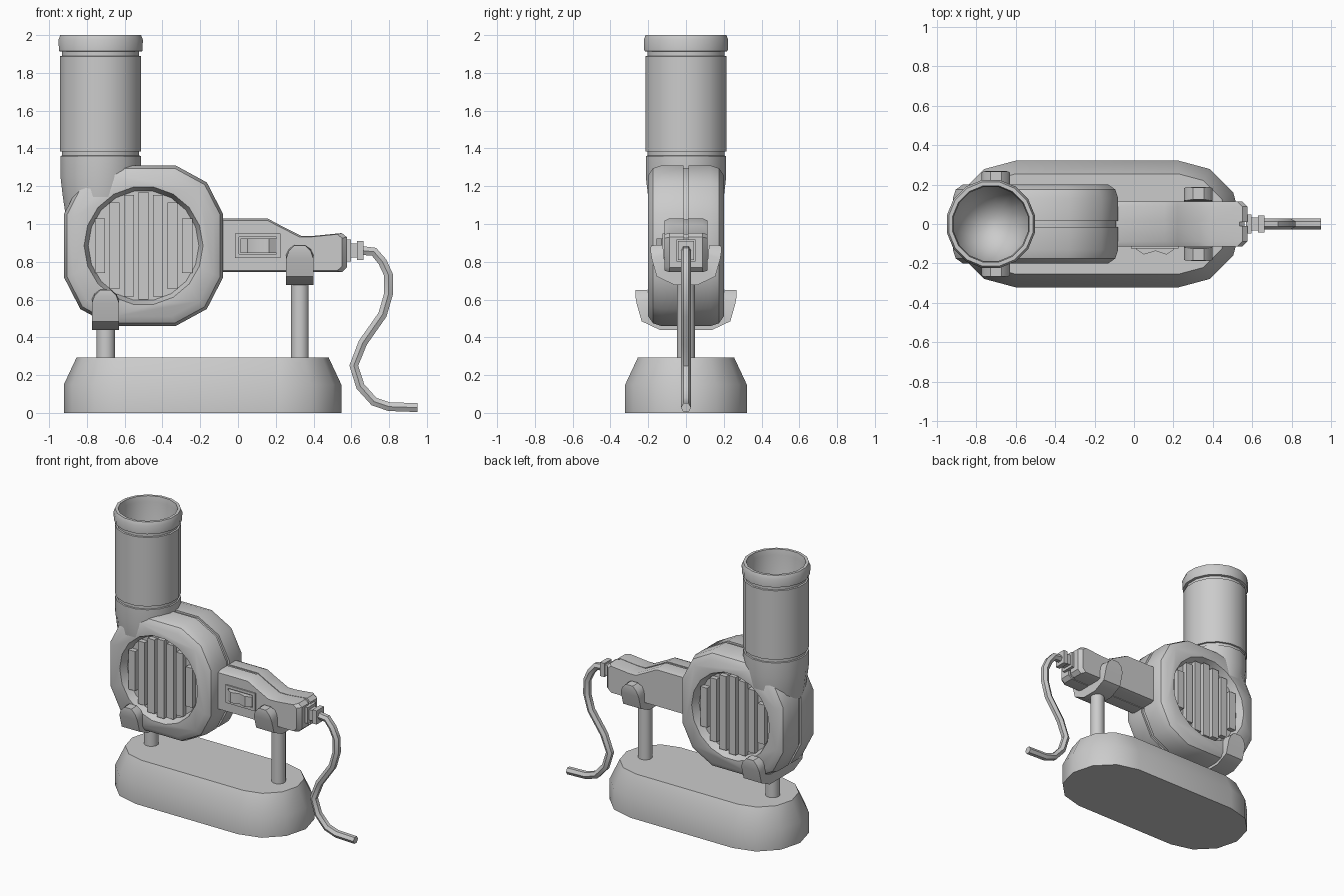
import bpy, bmesh
from math import cos, sin, pi, sqrt

if "Cube" in bpy.data.objects:
    bpy.data.objects.remove(bpy.data.objects["Cube"])

parts = []


def finish(name, bm):
    bmesh.ops.recalc_face_normals(bm, faces=bm.faces)
    me = bpy.data.meshes.new(name)
    bm.to_mesh(me)
    bm.free()
    ob = bpy.data.objects.new(name, me)
    bpy.context.collection.objects.link(ob)
    parts.append(ob)
    return ob


def loft(name, rings):
    """Skin a list of equal-length vertex rings and cap both ends."""
    bm = bmesh.new()
    vs = [[bm.verts.new(p) for p in r] for r in rings]
    n = len(vs[0])
    for a, b in zip(vs, vs[1:]):
        for i in range(n):
            j = (i + 1) % n
            bm.faces.new((a[i], a[j], b[j], b[i]))
    bm.faces.new(vs[0])
    bm.faces.new(vs[-1])
    return finish(name, bm)


def box(name, x0, x1, y0, y1, z0, z1):
    return loft(name, [[(x0, y0, z), (x1, y0, z), (x1, y1, z), (x0, y1, z)] for z in (z0, z1)])


def lathe(name, cx, profile, n=16):
    return loft(name, [[(cx + r * cos(2 * pi * (i + .5) / n), r * sin(2 * pi * (i + .5) / n), z)
                        for i in range(n)] for r, z in profile])


def side_loft(name, outline, centre, steps):
    """Loft an xz outline along y; steps are (y, scale)."""
    cx, cz = centre
    return loft(name, [[(cx + (x - cx) * s, y, cz + (z - cz) * s) for x, z in outline]
                       for y, s in steps])


def mirror_y(ob):
    m = ob.modifiers.new("mirror", 'MIRROR')
    m.use_axis = (False, True, False)
    m.use_mirror_merge = False


def cut(ob, cutter):
    m = ob.modifiers.new("cut", 'BOOLEAN')
    m.operation = 'DIFFERENCE'
    m.solver = 'EXACT'
    m.object = cutter


# base: tapered stadium block
def stadium(r, z):
    pts = []
    for c, a0 in ((.225, -pi / 2), (-.60, pi / 2)):
        pts += [(c + r * cos(a0 + pi * i / 6), r * sin(a0 + pi * i / 6), z) for i in range(7)]
    return pts


loft("base", [stadium(.322, 0), stadium(.322, .15), stadium(.255, .293)])

# support posts
lathe("rear_post", -.70, [(.05, .28), (.05, .48)], 12)
lathe("handle_post", .328, [(.048, .28), (.048, .71)], 12)


# U-shaped cradles: outer y/z, inner y/z, half width
def cradle(name, cx, dy, dz):
    half = [(.14, .44, .12, .51, .072), (.235, .485, .185, .53, .072), (.262, .58, .2, .6, .072),
            (.268, .62, .2, .63, .058), (.266, .65, .205, .652, .028)]
    path = [(-a, b, -c, d, w) for a, b, c, d, w in reversed(half)] + half

    def shift(y):
        return y - dy if y > 0 else y + dy
    loft(name, [[(cx - w, shift(a), b + dz), (cx + w, shift(a), b + dz),
                 (cx + w, shift(c), d + dz), (cx - w, shift(c), d + dz)] for a, b, c, d, w in path])


cradle("rear_cradle", -.702, 0, 0)
cradle("handle_cradle", .327, .08, .237)

# fan housing: two shells with a seam, and a core filling the seam
BX, BZ = -.5, .885
corner = [(.42, .17), (.335, .335), (.17, .425)]
outline = []
for sx, sz in ((1, 1), (-1, 1), (-1, -1), (1, -1)):
    q = [(BX + sx * x, BZ + sz * z) for x, z in corner]
    outline += q if sx * sz > 0 else q[::-1]
body = side_loft("fan_housing", outline, (BX, BZ),
                 [(-.014, 1), (-.13, 1), (-.175, .965), (-.2, .88)])
side_loft("housing_core", outline, (BX, BZ), [(-.03, .97), (.03, .97)])

# outlet tube, hollow from the top
tube = lathe("outlet_tube", -.727, [
    (.12, 1.0), (.19, 1.05), (.205, 1.15), (.217, 1.25), (.217, 1.36), (.208, 1.362), (.208, 1.383),
    (.219, 1.385), (.219, 1.888), (.208, 1.89), (.208, 1.912), (.225, 1.915), (.228, 1.975),
    (.218, 2.0), (.198, 2.0), (.192, 1.96), (.192, 1.5), (.11, 1.37), (.03, 1.33)])

# round grille recesses
circle = [(BX + .315 * cos(2 * pi * i / 18), BZ + .315 * sin(2 * pi * i / 18)) for i in range(18)]
cutter = side_loft("grille_cutter", circle, (BX, BZ), [(-.145, .93), (-.2, 1), (-.3, 1.0)])
mirror_y(cutter)
cutter.hide_render = True
cutter.hide_viewport = False
cut(body, cutter)
mirror_y(body)
cut(tube, cutter)

# grille slats
for i in range(7):
    x = BX + (i - 3) * .077
    h = sqrt(.285 ** 2 - (abs(x - BX) + .015) ** 2)
    mirror_y(box("grille_slat", x - .027, x + .027, -.18, -.135, BZ - h, BZ + h))

# handle: two shells with a seam
grip = [(-.15, 1.03), (.155, 1.03), (.22, .995), (.335, .937), (.40, .937), (.55, .952), (.577, .93),
        (.577, .77), (.55, .745), (-.15, .745)]
mirror_y(side_loft("handle", grip, (.2, .86), [(-.01, 1), (-.088, 1), (-.114, .93)]))
side_loft("handle_core", grip, (.2, .86), [(-.02, .96), (.02, .96)])

# rocker switch with raised frame
for z0, z1 in ((.82, .84), (.93, .95)):
    box("switch_frame_bar", -.015, .225, -.124, -.1, z0, z1)
for x0, x1 in ((-.015, .005), (.205, .225)):
    box("switch_frame_side", x0, x1, -.124, -.1, .84, .93)
rocker = [(.012, -.1), (.012, -.13), (.05, -.155), (.11, -.137), (.165, -.155), (.203, -.13), (.203, -.1)]
loft("switch_rocker", [[(x, y, z) for x, y in rocker] for z in (.847, .923)])

# cable strain relief
for x0, x1, h in ((.57, .597, .058), (.59, .635, .038), (.63, .664, .05)):
    box("strain_relief", x0, x1, -h * .85, h * .85, .86 - h, .86 + h)

# cable
cu = bpy.data.curves.new("cable", 'CURVE')
cu.dimensions = '3D'
cu.bevel_depth = .027
cu.bevel_resolution = 1
cu.use_fill_caps = True
path = [(.65, .86), (.72, .853), (.765, .80), (.797, .73), (.797, .63), (.765, .52), (.66, .37),
        (.613, .25), (.648, .14), (.72, .06), (.80, .033), (.95, .028)]
sp = cu.splines.new('POLY')
sp.points.add(len(path) - 1)
for p, (x, z) in zip(sp.points, path):
    p.co = (x, 0, z, 1)
cable = bpy.data.objects.new("cable", cu)
bpy.context.collection.objects.link(cable)
parts.append(cable)

# bake modifiers and shade
parts.remove(cutter)
bpy.ops.object.select_all(action='DESELECT')
for ob in parts:
    ob.select_set(True)
bpy.context.view_layer.objects.active = body
bpy.ops.object.convert(target='MESH')
bpy.ops.object.shade_smooth_by_angle(angle=.62)
bpy.data.objects.remove(cutter)
